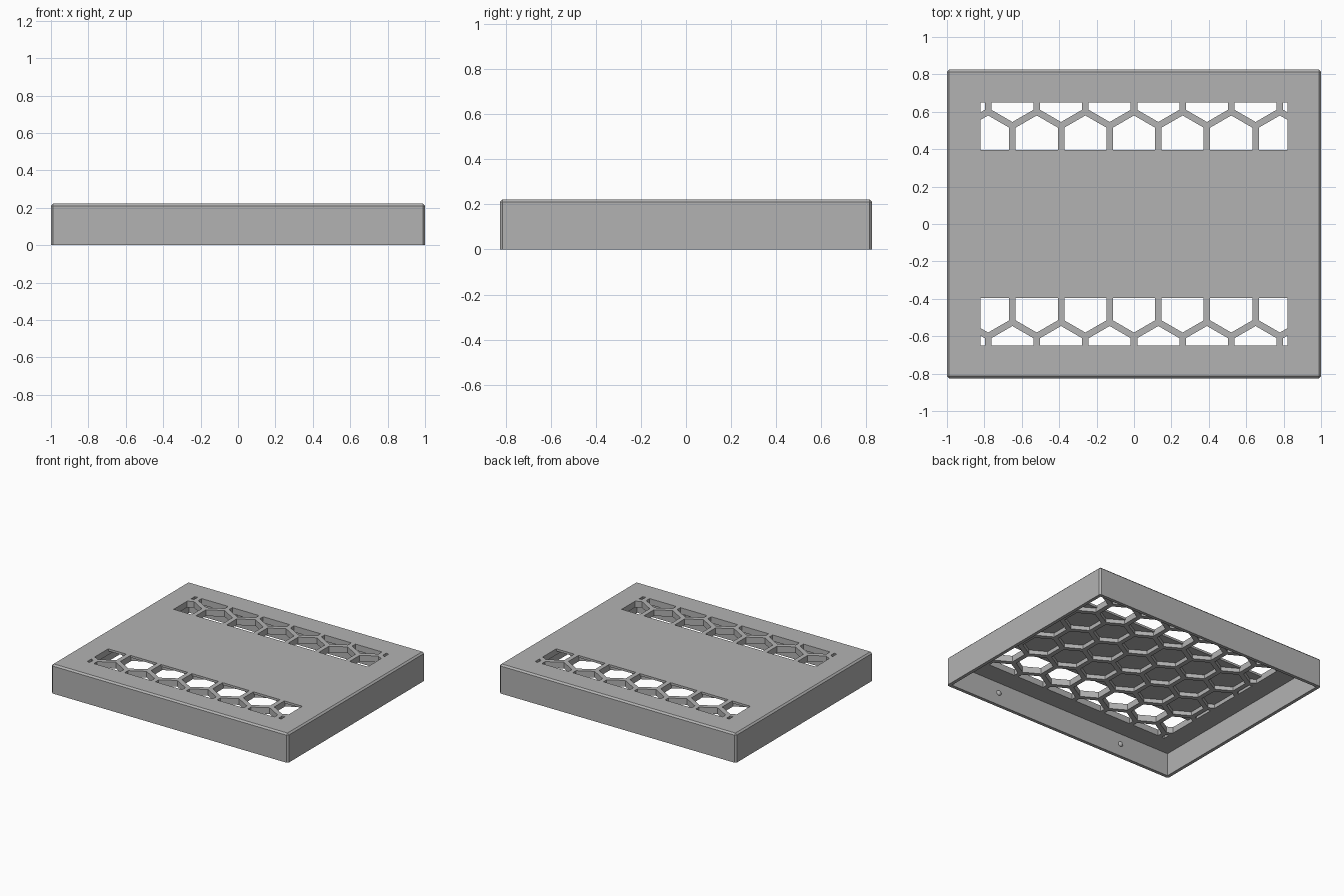
import bpy, bmesh, math
from mathutils import Vector, Matrix

if "Cube" in bpy.data.objects:
    bpy.data.objects.remove(bpy.data.objects["Cube"], do_unlink=True)

HALF_X, HALF_Y, HEIGHT = 1.0, 0.826, 0.222
WALL, CEILING, SKIN = 0.025, 0.175, 0.205     # wall thickness, underside of lid, pocket depth limit
PITCH, HOLE = 0.26, 0.225                     # hexagon spacing and width across flats
GRID_X, GRID_Y, VENT_Y = 0.82, 0.65, 0.395    # extent of grille, inner edge of the open vents

grey = bpy.data.materials.new("light grey plastic")
grey.use_nodes = True
grey.diffuse_color = (0.45, 0.45, 0.45, 1)
grey.node_tree.nodes["Principled BSDF"].inputs["Base Color"].default_value = grey.diffuse_color


def make_object(name, bm):
    bmesh.ops.recalc_face_normals(bm, faces=bm.faces)
    mesh = bpy.data.meshes.new(name)
    bm.to_mesh(mesh)
    bm.free()
    mesh.materials.append(grey)
    obj = bpy.data.objects.new(name, mesh)
    bpy.context.collection.objects.link(obj)
    return obj


def add_box(bm, x, y, z0, z1):
    scale = Matrix.Diagonal((2 * x, 2 * y, z1 - z0, 1))
    return bmesh.ops.create_cube(bm, size=1, matrix=Matrix.Translation((0, 0, (z0 + z1) / 2)) @ scale)


def hex_grid(name, z0, z1, y_min, y_max):
    """Hexagon prisms in staggered rows, clipped to a rectangle."""
    bm = bmesh.new()
    for row in range(-3, 4):
        y = row * PITCH * math.sqrt(3) / 2
        for col in range(-4, 5):
            x = (col + 0.5 * (row % 2)) * PITCH
            centre = Vector((x, y, z0))
            bm.faces.new([bm.verts.new(centre + Matrix.Rotation(math.radians(60 * i + 30), 3, 'Z')
                                       @ Vector((HOLE / math.sqrt(3), 0, 0))) for i in range(6)])
    limits = [((GRID_X, 0, 0), (1, 0, 0)), ((-GRID_X, 0, 0), (-1, 0, 0)),
              ((0, y_max, 0), (0, 1, 0)), ((0, y_min, 0), (0, -1, 0))]
    for point, normal in limits:
        bmesh.ops.bisect_plane(bm, geom=bm.verts[:] + bm.edges[:] + bm.faces[:],
                               plane_co=point, plane_no=normal, clear_outer=True)
    out = bmesh.ops.extrude_face_region(bm, geom=bm.faces[:])
    bmesh.ops.translate(bm, vec=(0, 0, z1 - z0),
                        verts=[v for v in out["geom"] if isinstance(v, bmesh.types.BMVert)])
    return make_object(name, bm)


# Outer shell with chamfered top and corner edges
bm = bmesh.new()
add_box(bm, HALF_X, HALF_Y, 0, HEIGHT)
edges = [e for e in bm.edges if max(v.co.z for v in e.verts) > 0.1]
bmesh.ops.bevel(bm, geom=edges, offset=0.012, segments=1, affect='EDGES')
lid = make_object("vented_lid", bm)

# Hollow interior, hexagon pockets in the underside, and open vents at front and back
bm = bmesh.new()
add_box(bm, HALF_X - WALL, HALF_Y - WALL, -0.1, CEILING)
cutters = [make_object("interior_cutter", bm),
           hex_grid("pocket_cutter", 0.1, SKIN, -GRID_Y, GRID_Y),
           hex_grid("back_vent_cutter", 0.1, 0.3, VENT_Y, GRID_Y),
           hex_grid("front_vent_cutter", 0.1, 0.3, -GRID_Y, -VENT_Y)]
for cutter in cutters:
    cutter.hide_render = True
    mod = lid.modifiers.new(cutter.name, 'BOOLEAN')
    mod.operation, mod.solver, mod.object = 'DIFFERENCE', 'EXACT', cutter
bpy.context.view_layer.objects.active = lid
for mod in list(lid.modifiers):
    bpy.ops.object.modifier_apply(modifier=mod.name)
for cutter in cutters:
    bpy.data.objects.remove(cutter, do_unlink=True)

# Snap bumps on the inner faces of the front and back walls
for side, label in ((-1, "front"), (1, "back")):
    for x, hand in ((0.55, "left"), (-0.55, "right")):
        bm = bmesh.new()
        place = Matrix.Translation((x, side * (HALF_Y - WALL), 0.095))
        bmesh.ops.create_uvsphere(bm, u_segments=16, v_segments=10, radius=0.02,
                                  matrix=place @ Matrix.Diagonal((1, 0.7, 1, 1)))
        for face in bm.faces:
            face.smooth = True
        make_object(f"{label}_{hand}_snap_bump", bm)
